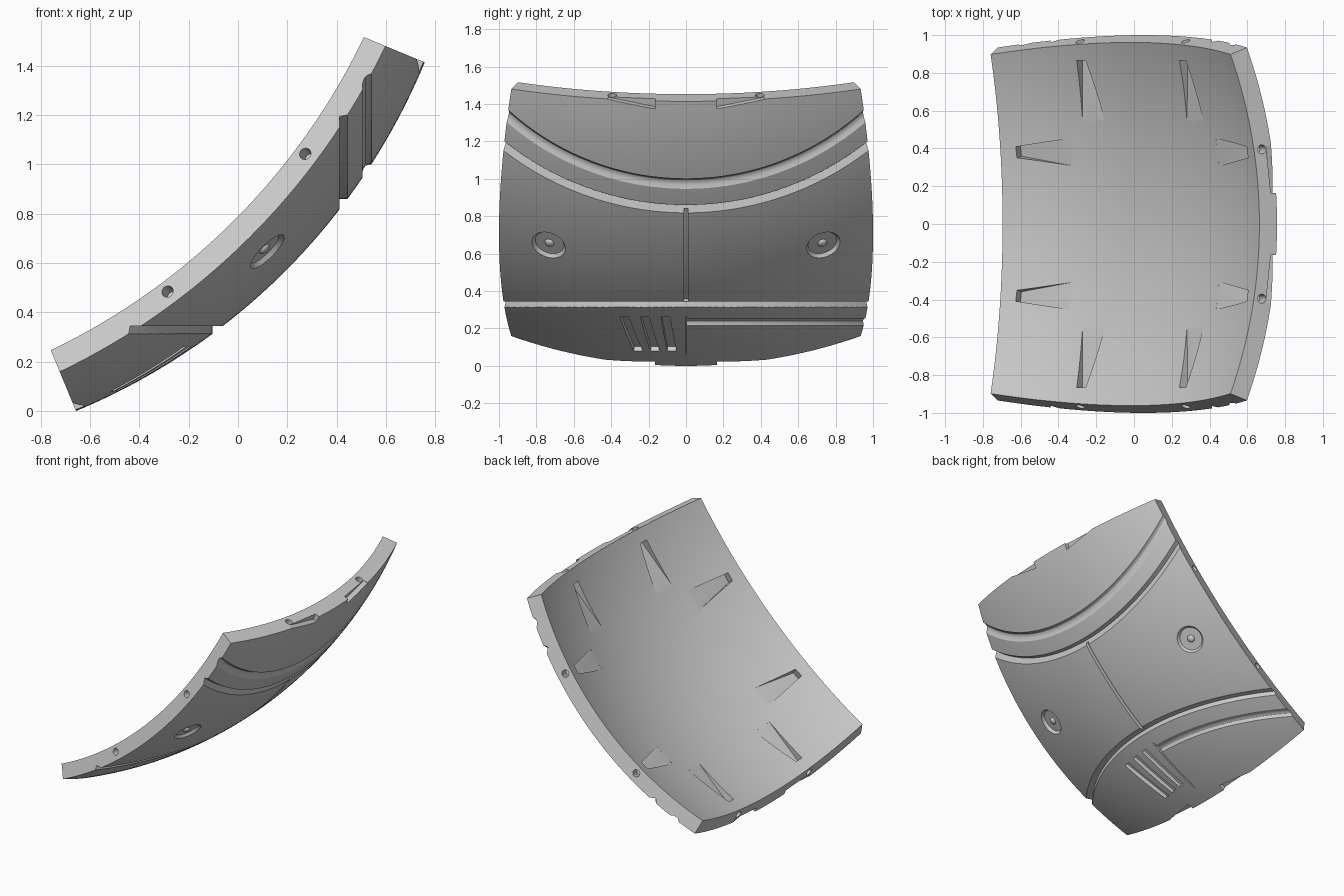
import bpy, bmesh, math
from mathutils import Vector, Matrix

cube = bpy.data.objects.get("Cube")
if cube:
    bpy.data.objects.remove(cube)

# Sphere that the panel is a patch of, and the panel's own axes
HALF = math.radians(22.5)
R_OUT, R_IN = 1 / math.sin(HALF), 2.512
C = Vector((-1.657, 0, R_OUT * math.cos(HALF)))
OUT = Vector((1, 0, -1)).normalized()
UP = Vector((1, 0, 1)).normalized()
SIDE = Vector((0, 1, 0))

grey = bpy.data.materials.new("light_grey")
grey.use_nodes = True
grey.diffuse_color = (0.6, 0.6, 0.6, 1)
grey.node_tree.nodes["Principled BSDF"].inputs["Base Color"].default_value = grey.diffuse_color


def make_object(name, bm):
    bmesh.ops.recalc_face_normals(bm, faces=bm.faces)
    mesh = bpy.data.meshes.new(name)
    bm.to_mesh(mesh)
    bm.free()
    obj = bpy.data.objects.new(name, mesh)
    bpy.context.collection.objects.link(obj)
    mesh.materials.append(grey)
    return obj


def patch_dir(t, y, axis_t=UP, axis_y=SIDE):
    """Direction to the outer surface at tangent offsets t and y."""
    return (OUT * math.sqrt(R_OUT**2 - t*t - y*y) + axis_t * t + axis_y * y).normalized()


def side_dir(y, z):
    """Direction to the outer surface at a given y and height."""
    dz = z - C.z
    return Vector((math.sqrt(R_OUT**2 - y*y - dz*dz), y, dz)).normalized()


def prism(bm, dirs, inner, outer):
    """Radial prism over an outline of directions."""
    n = len(dirs)
    low = [bm.verts.new(C + d * r) for d, r in zip(dirs, inner)]
    top = [bm.verts.new(C + d * outer) for d in dirs]
    bm.faces.new(low)
    bm.faces.new(top)
    for i in range(n):
        j = (i + 1) % n
        bm.faces.new((low[i], low[j], top[j], top[i]))


def ring(bm, axis, start, profile, a0, a1, steps=64):
    """Sweep a (distance along axis, radius) profile about the sphere centre."""
    rows = []
    for i in range(steps + 1):
        turn = Matrix.Rotation(a0 + (a1 - a0) * i / steps, 3, axis)
        rows.append([bm.verts.new(C + axis * h + turn @ start * r) for h, r in profile])
    n = len(profile)
    for a, b in zip(rows, rows[1:]):
        for i in range(n):
            j = (i + 1) % n
            bm.faces.new((a[i], a[j], b[j], b[i]))
    bm.faces.new(rows[0])
    bm.faces.new(rows[-1])


def cone(bm, centre, normal, r1, r2, depth, segments):
    turn = normal.to_track_quat('Z', 'Y').to_matrix().to_4x4()
    bmesh.ops.create_cone(bm, cap_ends=True, segments=segments, radius1=r1, radius2=r2,
                          depth=depth, matrix=Matrix.Translation(centre) @ turn)


# Curved panel shell
N = 56
bm = bmesh.new()
grids = []
for r in (R_OUT, R_IN):
    tans = [math.tan(HALF * (2 * i / N - 1)) for i in range(N + 1)]
    grids.append([[bm.verts.new(C + (OUT + UP * a + SIDE * b).normalized() * r)
                   for b in tans] for a in tans])
for g in grids:
    for i in range(N):
        for j in range(N):
            bm.faces.new((g[i][j], g[i+1][j], g[i+1][j+1], g[i][j+1]))
o, n = grids
for i in range(N):
    for e in (0, N):
        bm.faces.new((o[i][e], o[i+1][e], n[i+1][e], n[i][e]))
        bm.faces.new((o[e][i], o[e][i+1], n[e][i+1], n[e][i]))
panel = make_object("curved_panel", bm)

# Main cutters
cuts, extra = bmesh.new(), bmesh.new()
X, DOWN = Vector((1, 0, 0)), Vector((0, 0, -1))
step = [(2.069, 1.9), (2.069, 1.554), (2.12, 1.554), (2.12, 1.9)]
wide = [(2.162, 1.9), (2.162, 1.445), (2.166, 1.43), (2.175, 1.419), (2.19, 1.414),
        (2.24, 1.414), (2.24, 1.9)]
arc = math.radians(48)
ring(cuts, X, DOWN, step, -arc, arc)
ring(cuts, X, DOWN, wide, -arc, arc)
ring(cuts, DOWN, X, step, -arc, arc)
ring(cuts, DOWN, X, wide, 0, -arc)

# Slanted vent slots
for top_y, low_y in ((-0.33, -0.255), (-0.22, -0.165), (-0.11, -0.075)):
    w = 0.024
    outline = [(top_y - w, 0.26), (top_y + w, 0.26), (low_y + w, 0.08), (low_y - w, 0.08)]
    prism(cuts, [side_dir(*p) for p in outline], [R_OUT - 0.025] * 4, R_OUT + 0.05)

# Latch pockets on both curved ends
for st in (-1, 1):
    for sy in (-1, 1):
        outline = [(0.955, 0.165), (0.985, 0.42), (1.06, 0.42), (1.06, 0.165)]
        prism(cuts, [patch_dir(st * t, sy * y) for t, y in outline],
              [R_OUT - 0.03] * 4, R_OUT + 0.05)

# Round dishes with a small dome in each
for s, label in ((-1, "right"), (1, "left")):
    d = side_dir(s * 0.735, 0.645)
    cone(cuts, C + d * (R_OUT + 0.01), d, 0.08, 0.125, 0.06, 32)
    bm = bmesh.new()
    flat = d.to_track_quat('Z', 'Y').to_matrix().to_4x4() @ Matrix.Diagonal((1, 1, 0.6, 1))
    bmesh.ops.create_uvsphere(bm, u_segments=16, v_segments=8, radius=0.026,
                              matrix=Matrix.Translation(C + d * (R_OUT - 0.02)) @ flat)
    dome = make_object(label + "_dish_dome", bm)
    for f in dome.data.polygons:
        f.use_smooth = True

# Tapered fastener recesses inside, with a hole through the rim at each
for k in range(4):
    turn = Matrix.Rotation(k * math.pi / 2, 3, OUT)
    e1, e2 = turn @ UP, turn @ SIDE
    rim_normal = e1 * math.cos(HALF) - OUT * math.sin(HALF)
    for s in (-0.395, 0.395):
        outline = [(0.9, s - 0.03), (0.9, s + 0.03), (0.57, s + 0.075), (0.57, s - 0.075)]
        prism(cuts, [patch_dir(t, y, e1, e2) for t, y in outline],
              [2.57, 2.57, 2.513, 2.513], 2.4)
        hole = OUT * math.cos(HALF) + e1 * math.sin(HALF)
        at = hole * math.sqrt(2.557**2 - s * s) + e2 * s
        cone(extra, C + at, rim_normal, 0.024, 0.024, 0.17, 16)

# Centre seam between the two steps, and the short vent panel edge
seam = [(-0.012, 2.585), (0.012, 2.585), (0.012, 2.7), (-0.012, 2.7)]
ring(extra, SIDE, OUT, seam, -0.135, 0.135, 24)
edge = [(-0.004, 2.597), (0.004, 2.597), (0.004, 2.7), (-0.004, 2.7)]
ring(extra, SIDE, OUT, edge, 0.18, 0.345, 12)

# Cut the panel
for name, bm in (("main_cutter", cuts), ("hole_cutter", extra)):
    cutter = make_object(name, bm)
    cutter.hide_render = True
    mod = panel.modifiers.new(name, 'BOOLEAN')
    mod.operation, mod.solver, mod.object = 'DIFFERENCE', 'EXACT', cutter
    bpy.context.view_layer.objects.active = panel
    bpy.ops.object.modifier_apply(modifier=mod.name)
    bpy.data.objects.remove(cutter)

bpy.ops.object.select_all(action='DESELECT')
panel.select_set(True)
bpy.context.view_layer.objects.active = panel
bpy.ops.object.shade_smooth_by_angle(angle=math.radians(25))
